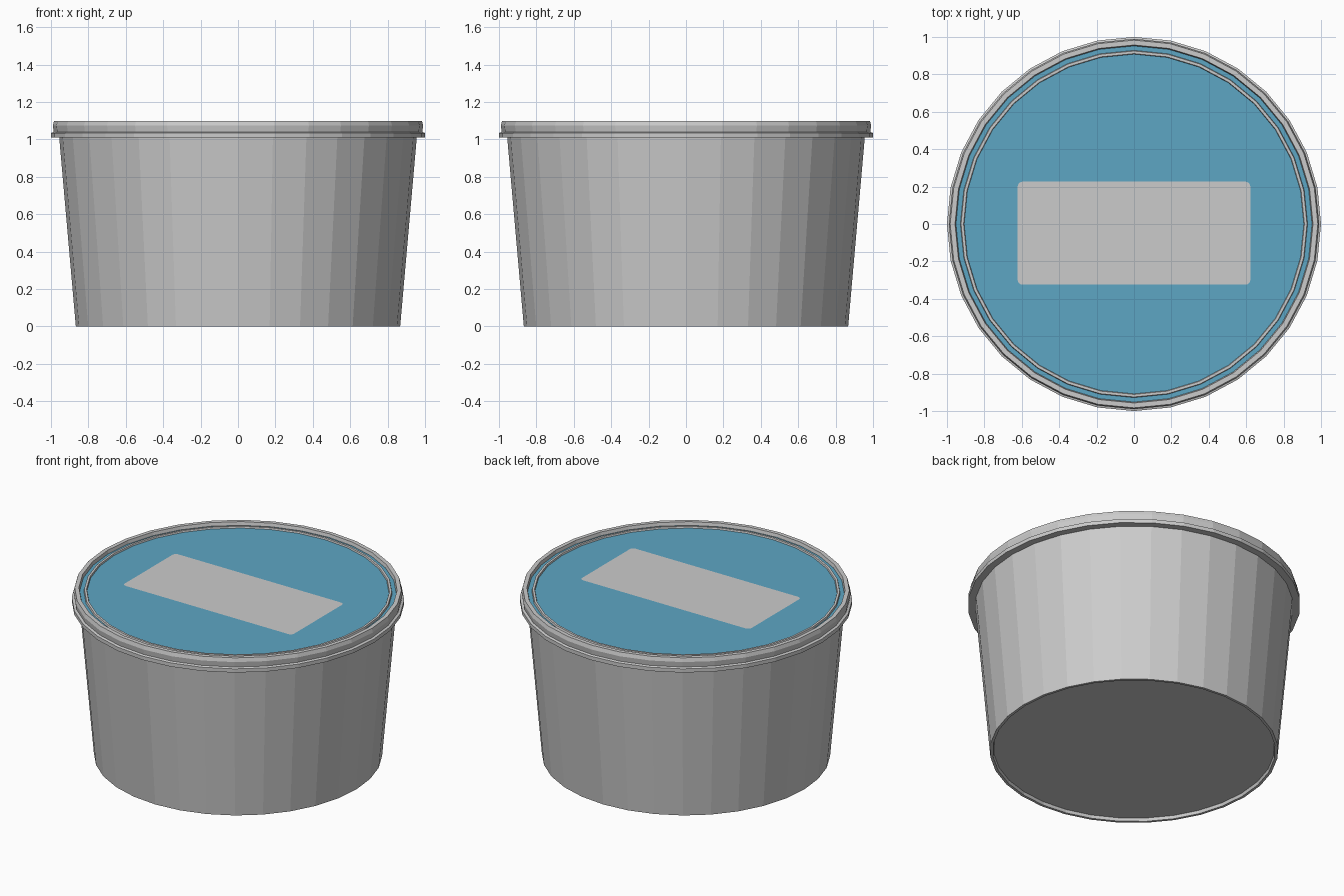
import bpy, bmesh, math

if "Cube" in bpy.data.objects:
    bpy.data.objects.remove(bpy.data.objects["Cube"])

SIDES = 32


def material(name, rgb):
    m = bpy.data.materials.new(name)
    m.diffuse_color = (*rgb, 1.0)
    m.use_nodes = True
    m.node_tree.nodes["Principled BSDF"].inputs["Base Color"].default_value = m.diffuse_color
    return m


grey = material("grey plastic", (0.60, 0.60, 0.60))
blue = material("blue print", (0.11, 0.38, 0.55))


def finish(name, bm, mats):
    me = bpy.data.meshes.new(name)
    bm.to_mesh(me)
    bm.free()
    for m in mats:
        me.materials.append(m)
    ob = bpy.data.objects.new(name, me)
    bpy.context.collection.objects.link(ob)
    return ob


def lathe(name, profile, mats, blue_bands=(), close_start=True, close_end=True):
    """Turn (radius, z) points into stacked rings, with optional flat end caps."""
    bm = bmesh.new()
    rings = []
    for r, z in profile:
        rings.append([bm.verts.new((r * math.cos(2 * math.pi * i / SIDES),
                                    r * math.sin(2 * math.pi * i / SIDES), z))
                      for i in range(SIDES)])
    for k in range(len(rings) - 1):
        a, b = rings[k], rings[k + 1]
        for i in range(SIDES):
            j = (i + 1) % SIDES
            f = bm.faces.new((a[i], a[j], b[j], b[i]))
            f.material_index = 1 if k in blue_bands else 0
    if close_start:
        bm.faces.new(rings[0][::-1])
    if close_end:
        f = bm.faces.new(rings[-1])
        f.material_index = 1 if "cap" in blue_bands else 0
    return finish(name, bm, mats)


# Tapered tub with a shallow recess under the base
lathe("tub", [(0.845, 0.02), (0.85, 0.0), (0.867, 0.0),
              (0.955, 1.0), (0.957, 1.03)], [grey])

# Lid: skirt lip, stepped rim, printed groove, thin ridge, printed centre
lathe("lid", [(0.94, 1.01), (1.0, 1.01), (1.0, 1.035), (0.985, 1.04),
              (0.99, 1.075), (0.983, 1.10), (0.957, 1.10), (0.952, 1.078),
              (0.928, 1.078), (0.925, 1.09), (0.911, 1.09), (0.908, 1.08)],
      [grey, blue], blue_bands=(7, "cap"))

# Blank rounded label panel on the lid
bm = bmesh.new()
hw, y0, y1, rad, z = 0.622, -0.324, 0.226, 0.025, 1.083
corners = [(hw - rad, y1 - rad, 0), (-hw + rad, y1 - rad, 90),
           (-hw + rad, y0 + rad, 180), (hw - rad, y0 + rad, 270)]
outline = []
for cx, cy, start in corners:
    for s in range(5):
        t = math.radians(start + 22.5 * s)
        outline.append(bm.verts.new((cx + rad * math.cos(t),
                                     cy + rad * math.sin(t), z)))
bm.faces.new(outline)
finish("label_panel", bm, [grey])
